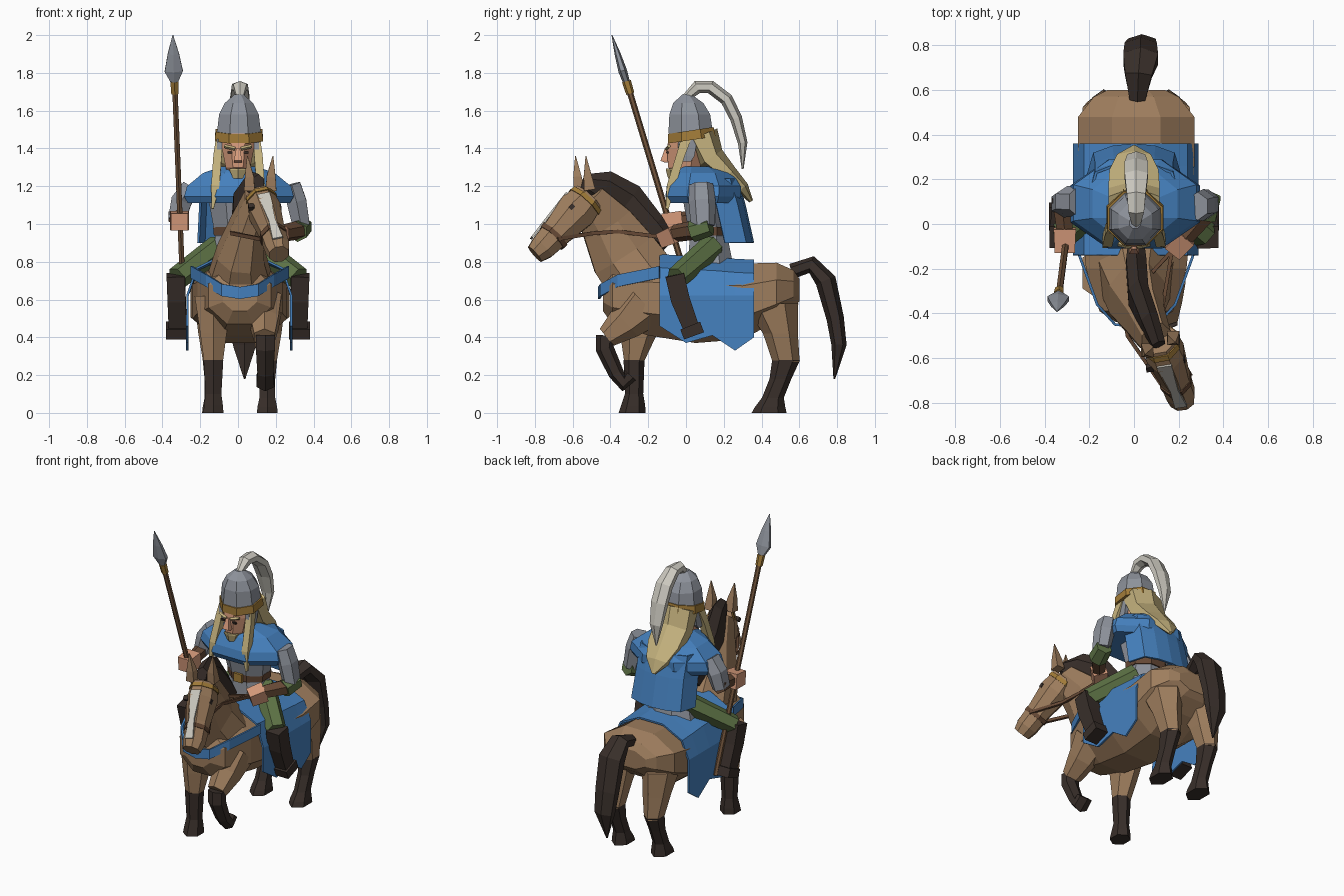
import bpy, bmesh, math
from mathutils import Vector as V

COL = dict(coat=(.34, .205, .11), dark=(.04, .028, .023), blue=(.06, .22, .52), steel=(.27, .29, .33),
           blond=(.56, .45, .21), skin=(.68, .33, .2), green=(.11, .17, .06), gold=(.36, .2, .04),
           leather=(.13, .065, .035), wood=(.17, .09, .045), white=(.6, .58, .52), mail=(.14, .15, .17))
MATS = {}
for key, c in COL.items():
    MATS[key] = bpy.data.materials.new(key)
    MATS[key].diffuse_color = (*c, 1)
X, Y, Z = V((1, 0, 0)), V((0, 1, 0)), V((0, 0, 1))


def finish(name, bm, col):
    bmesh.ops.recalc_face_normals(bm, faces=bm.faces)
    me = bpy.data.meshes.new(name)
    bm.to_mesh(me)
    bm.free()
    me.materials.append(MATS[col])
    ob = bpy.data.objects.new(name, me)
    bpy.context.collection.objects.link(ob)
    return ob


def loft(name, col, secs, n=8, t=None):
    """Capped tube through sections (x, y, z, half width, half depth)."""
    bm = bmesh.new()
    P = [V(s[:3]) for s in secs]
    rings = []
    for i, s in enumerate(secs):
        T = (t or P[min(i + 1, len(P) - 1)] - P[max(i - 1, 0)]).normalized()
        S = (X - T * X.dot(T)).normalized()
        U = T.cross(S)
        k = 1 / math.cos(math.pi / n)
        ring = []
        for j in range(n):
            a = 2 * math.pi * (j + .5) / n
            ring.append(bm.verts.new(P[i] + S * s[3] * k * math.cos(a) + U * s[4] * k * math.sin(a)))
        rings.append(ring)
    for A, B in zip(rings, rings[1:]):
        for j in range(n):
            bm.faces.new((A[j], A[(j + 1) % n], B[(j + 1) % n], B[j]))
    bm.faces.new(rings[0])
    bm.faces.new(rings[-1])
    return finish(name, bm, col)


def panel(name, col, rows, thick=.012):
    """Cloth sheet through rows of points."""
    bm = bmesh.new()
    g = [[bm.verts.new(p) for p in r] for r in rows]
    for A, B in zip(g, g[1:]):
        for j in range(len(A) - 1):
            bm.faces.new((A[j], A[j + 1], B[j + 1], B[j]))
    ob = finish(name, bm, col)
    m = ob.modifiers.new("thickness", "SOLIDIFY")
    m.thickness, m.offset = thick, 0
    return ob


def at(x, secs):
    return [(x, *s) for s in secs]


# Horse trunk, neck and head
loft("horse_body", "coat", at(.01, [(-.44, .62, .09, .08), (-.39, .62, .165, .15), (-.2, .61, .225, .2),
     (.05, .59, .25, .22), (.3, .59, .262, .2), (.48, .64, .26, .155), (.57, .655, .19, .1), (.6, .65, .13, .06)]), t=Y)
loft("horse_neck", "coat", [(.01, -.2, .66, .18, .19), (.015, -.33, .84, .125, .18),
     (.05, -.42, 1.0, .085, .14), (.1, -.52, 1.14, .066, .09)])
loft("horse_head", "coat", [(.115, -.515, 1.14, .072, .085), (.14, -.58, 1.07, .084, .105),
     (.18, -.68, .96, .066, .08), (.208, -.76, .875, .064, .068), (.217, -.8, .84, .052, .052)])
loft("mane", "dark", [(.01, -.09, .89, .035, .04), (.01, -.18, .98, .045, .07), (.02, -.32, 1.11, .045, .1),
     (.07, -.44, 1.19, .04, .085), (.11, -.54, 1.22, .03, .04)], n=6)
loft("blaze", "white", [(.135, -.635, 1.16, .034, .006), (.18, -.745, 1.02, .018, .006), (.21, -.818, .925, .028, .006)], 4)
loft("noseband", "leather", [(.184, -.695, .943, .07, .086), (.191, -.712, .925, .069, .082)])
loft("browband", "gold", [(.119, -.525, 1.13, .079, .094), (.126, -.542, 1.111, .083, .1)])
for s, ex, ey in ((-1, .06, -.585), (1, .175, -.53)):
    loft("horse_ear", "coat", [(ex, ey + .02, 1.18, .028, .03), (ex, ey + .01, 1.25, .024, .022), (ex + s * .01, ey, 1.36, .002, .002)], 4)
    loft("horse_eye", "dark", [(.14 + s * .071, -.615 + s * .02, 1.1, .016, .012), (.143 + s * .071, -.635 + s * .02, 1.08, .016, .012)], 4)
    loft("rein", "leather", [(.189 + s * .066, -.7 + s * .02, .92, .008, .01), (.06 + s * .09, -.5, .95, .008, .01),
         (.04 + s * .09, -.36, .96, .008, .01), (.17, -.12, .93, .008, .01)], 4)

# Tail
loft("tail", "dark", [(.015, .56, .75, .035, .035), (.02, .665, .785, .06, .04), (.03, .74, .7, .078, .048),
     (.03, .79, .5, .072, .04), (.035, .81, .36, .062, .035), (.035, .785, .18, .004, .004)], 6)

# Horse legs: hind pair, planted foreleg, raised foreleg
for x in (-.135, .155):
    loft("hind_leg", "coat", at(x, [(.45, .58, .095, .125), (.5, .42, .075, .08), (.53, .27, .05, .062)]), 6, Z)
    loft("hind_sock", "dark", at(x, [(.53, .28, .052, .064), (.5, .18, .042, .05), (.46, .08, .042, .05),
         (.445, .03, .052, .07), (.44, 0, .055, .08)]), 6, Z)
loft("planted_foreleg", "coat", at(-.13, [(-.22, .62, .1, .12), (-.25, .42, .07, .085), (-.275, .27, .05, .045)]), 6, Z)
loft("planted_sock", "dark", at(-.13, [(-.275, .28, .052, .048), (-.275, .1, .042, .042),
     (-.28, .04, .05, .055), (-.285, 0, .053, .062)]), 6, Z)
loft("raised_foreleg", "coat", at(.14, [(-.22, .58, .09, .12), (-.32, .48, .075, .085), (-.42, .4, .055, .05)]), 6)
loft("raised_sock", "dark", at(.145, [(-.425, .41, .05, .045), (-.43, .34, .05, .042), (-.37, .21, .042, .036),
     (-.33, .16, .048, .04), (-.295, .2, .045, .035)]), 6)

# Saddle blanket and breast strap
panel("saddle_blanket", "blue", [[(-.268, y, zb), (-.268, y, .62), (-.22, y, zt - .07), (-.08, y, zt),
      (.09, y, zt), (.235, y, zt - .07), (.282, y, .62), (.282, y, zb)]
      for y, zb, zt in ((-.14, .46, .835), (0, .37, .825), (.14, .41, .82), (.26, .33, .81), (.36, .4, .805))])
arc = [(-.245, -.14, .745), (-.165, -.36, .7), (-.085, -.45, .65), (.01, -.46, .635), (.105, -.45, .65), (.185, -.36, .7), (.265, -.14, .745)]
panel("breast_strap", "blue", [[(x, y, z + d) for x, y, z in arc] for d in (-.032, .032)])

# Rider legs, boots
for s in (-1, 1):
    loft("thigh", "green", [(s * .1, .14, .88, .06, .06), (s * .32, -.05, .715, .055, .052)], 6)
    loft("shin_boot", "dark", [(s * .33, -.06, .73, .048, .05), (s * .325, -.03, .6, .048, .05), (s * .32, .035, .43, .046, .042)], 4)
    loft("boot_foot", "dark", [(s * .325, -.02, .415, .055, .028), (s * .325, .085, .455, .055, .03)], 4)

# Rider torso, mantle and cape
loft("mail_torso", "steel", at(0, [(.13, .78, .16, .12), (.12, .93, .12, .1), (.1, 1.15, .16, .12)]), 8, Z)
loft("belt", "leather", at(0, [(.12, .94, .128, .108), (.12, .985, .132, .11)]), 8, Z)
loft("belt_buckle", "gold", at(0, [(.005, .935, .03, .012), (.005, .99, .03, .012)]), 4, Z)
loft("mantle", "blue", at(.005, [(.09, 1.11, .27, .18), (.09, 1.145, .29, .2), (.095, 1.2, .275, .195),
     (.09, 1.27, .19, .155), (.07, 1.305, .09, .1)]), 8, Z)
panel("cape", "blue", [[(x * w, y - d, z) for x, d in ((-1, .15), (-.85, .04), (-.45, .01), (0, 0), (.45, .01), (.85, .04), (1, .15))]
      for y, z, w in ((.27, 1.24, .2), (.31, 1.1, .2), (.355, .9, .21))])

# Arms: spear arm on -x, rein arm on +x
loft("spear_upper_arm", "steel", [(-.25, .1, 1.2, .045, .06), (-.3, .1, 1.12, .055, .06), (-.325, .09, 1.02, .045, .055)], 6)
loft("spear_forearm", "leather", [(-.325, .12, 1.04, .042, .045), (-.31, -.03, 1.02, .036, .036)], 6)
loft("spear_hand", "skin", [(-.31, -.02, 1.02, .05, .05), (-.31, -.125, 1.01, .045, .045)], 4)
loft("rein_upper_arm", "steel", [(.285, .08, 1.21, .045, .055), (.31, .085, 1.12, .052, .062), (.335, .09, .99, .045, .055)], 6)
loft("rein_elbow_cuff", "green", [(.345, .13, .99, .045, .045), (.315, .03, .96, .05, .05)], 6)
loft("rein_forearm", "leather", [(.33, .06, .97, .045, .045), (.23, -.06, .95, .036, .04)], 6)
loft("rein_hand", "skin", [(.235, -.05, .95, .045, .045), (.17, -.12, .92, .042, .04)], 4)

# Spear
loft("spear_shaft", "wood", [(-.283, .09, .42, .014, .014), (-.335, -.31, 1.74, .014, .014)], 6)
loft("spear_collar", "gold", [(-.334, -.295, 1.69, .019, .019), (-.337, -.315, 1.755, .021, .021)], 6)
loft("spear_head", "steel", [(-.337, -.315, 1.75, .018, .016), (-.34, -.335, 1.81, .048, .02),
     (-.342, -.362, 1.9, .03, .014), (-.345, -.392, 2.0, .002, .002)], 6)

# Rider head and face
loft("rider_head", "skin", at(0, [(.02, 1.24, .05, .055), (-.01, 1.3, .065, .085), (0, 1.4, .085, .1), (.01, 1.48, .09, .1)]), 8, Z)
loft("nose", "skin", at(0, [(-.1, 1.4, .01, .012), (-.115, 1.335, .022, .02), (-.1, 1.325, .02, .012)]), 4, Z)
loft("beard", "blond", at(0, [(-.06, 1.24, .025, .03), (-.06, 1.285, .045, .04), (-.065, 1.295, .04, .035)]), 6, Z)
for s in (-1, 1):
    loft("eye", "dark", at(s * .042, [(-.098, 1.372, .014, .006), (-.1, 1.385, .014, .006)]), 4, Z)
    loft("eyebrow", "blond", [(s * .015, -.103, 1.398, .007, .007), (s * .072, -.09, 1.412, .007, .007)], 4)
    loft("cheek_guard", "steel", at(s * .098, [(-.005, 1.33, .01, .03), (0, 1.36, .012, .045), (.01, 1.45, .012, .05)]), 4, Z)
    loft("side_braid", "blond", [(s * .1, -.0, 1.45, .016, .026), (s * .108, -.03, 1.36, .022, .022),
         (s * .12, -.08, 1.2, .022, .022), (s * .135, -.1, 1.08, .006, .008)], 4)
loft("back_hair", "blond", at(0, [(.08, 1.47, .115, .08), (.13, 1.35, .115, .065), (.225, 1.26, .11, .045),
     (.3, 1.19, .075, .03), (.345, 1.12, .01, .01)]), 6)

# Helmet and plume
loft("helmet_band", "gold", at(.005, [(.03, 1.445, .128, .128), (.025, 1.495, .124, .122)]), 8, V((0, -.15, 1)))
loft("helmet", "steel", at(.005, [(.025, 1.48, .117, .118), (.02, 1.58, .105, .108), (.012, 1.64, .075, .08),
     (.005, 1.685, .025, .025)]), 8, Z)
loft("plume", "white", at(.01, [(.0, 1.67, .018, .018), (.06, 1.725, .035, .03), (.13, 1.725, .042, .03), (.215, 1.66, .052, .03),
     (.265, 1.56, .052, .028), (.3, 1.43, .04, .022), (.3, 1.29, .004, .004)]), 6)
